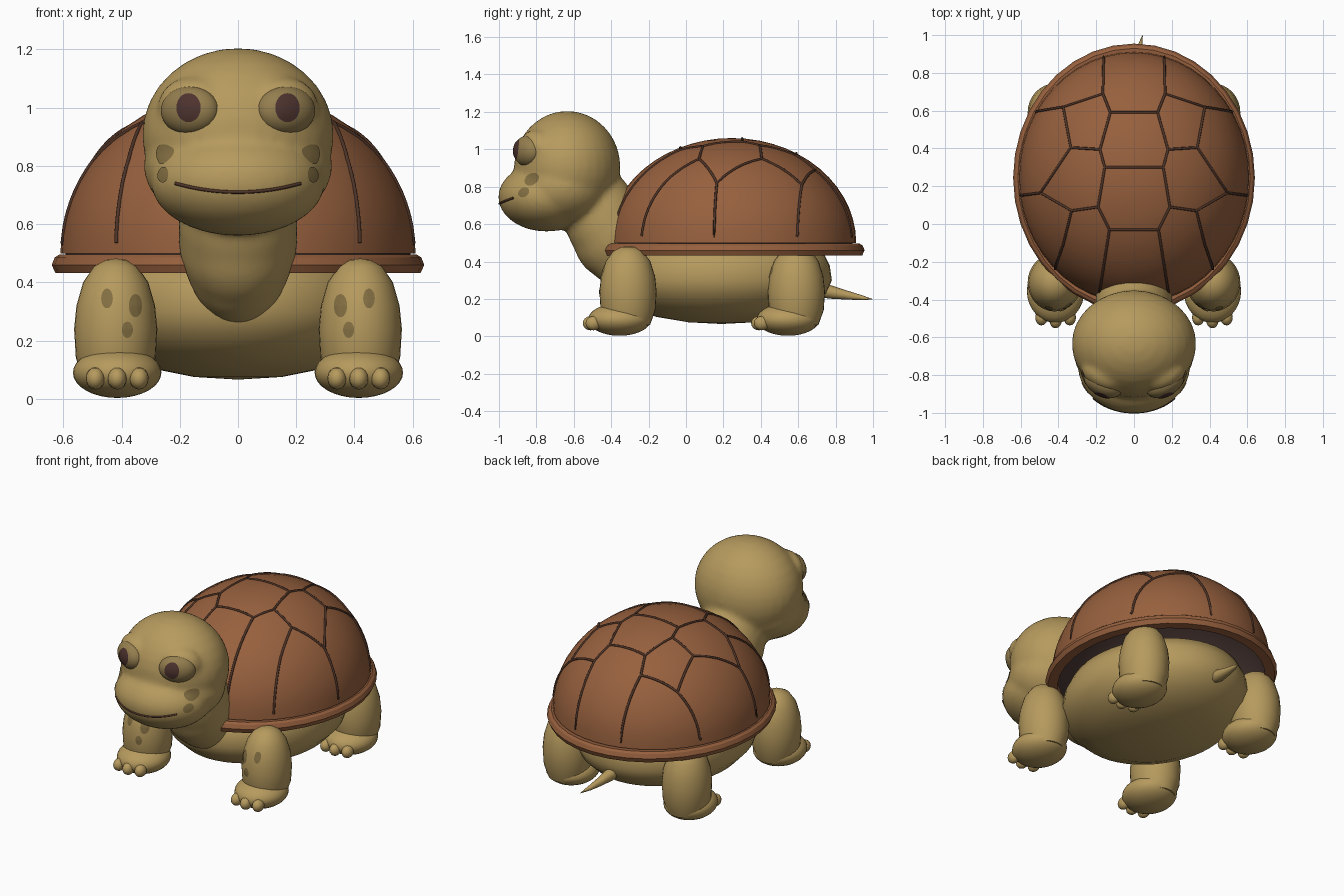
import bpy, bmesh, math
from mathutils import Matrix, Vector
from mathutils.bvhtree import BVHTree

if "Cube" in bpy.data.objects:
    bpy.data.objects.remove(bpy.data.objects["Cube"])


def material(name, rgb):
    m = bpy.data.materials.new(name)
    m.diffuse_color = (*rgb, 1)
    m.use_nodes = True
    m.node_tree.nodes["Principled BSDF"].inputs["Base Color"].default_value = m.diffuse_color
    return m


SKIN = material("tan skin", (0.47, 0.325, 0.112))
SHELL = material("brown shell", (0.31, 0.118, 0.048))
SEAM = material("dark seam", (0.075, 0.033, 0.02))
INSIDE = material("dark shell inside", (0.06, 0.035, 0.03))
EYE = material("olive eye", (0.30, 0.21, 0.078))
PUPIL = material("dark brown pupil", (0.075, 0.033, 0.028))
SPOT = material("olive spot", (0.23, 0.16, 0.055))


def finish(name, bm, mat, angle=40):
    me = bpy.data.meshes.new(name)
    bm.to_mesh(me)
    bm.free()
    ob = bpy.data.objects.new(name, me)
    bpy.context.collection.objects.link(ob)
    me.materials.append(mat)
    bpy.ops.object.select_all(action='DESELECT')
    ob.select_set(True)
    bpy.context.view_layer.objects.active = ob
    bpy.ops.object.shade_smooth_by_angle(angle=math.radians(angle))
    return ob


def add_ball(bm, centre, size, rot=None, seg=32):
    mat = Matrix.Translation(centre) @ (rot or Matrix()) @ Matrix.Diagonal((*size, 1))
    bmesh.ops.create_uvsphere(bm, u_segments=seg, v_segments=seg // 2, radius=1, matrix=mat)


def ball(name, centre, size, mat, rot=None, seg=32):
    bm = bmesh.new()
    add_ball(bm, centre, size, rot, seg)
    return finish(name, bm, mat)


def lathe(name, rings, centre, mat, seg=40, closed=False, angle=40):
    """Stack of elliptical rings given as (x radius, y radius, z)."""
    bm = bmesh.new()
    loops = []
    for rx, ry, z in rings:
        if rx < 1e-4:
            loops.append([bm.verts.new((centre[0], centre[1], z))] * seg)
        else:
            loops.append([bm.verts.new((centre[0] + rx * math.cos(t), centre[1] + ry * math.sin(t), z))
                          for t in (2 * math.pi * i / seg for i in range(seg))])
    pairs = list(zip(loops, loops[1:])) + ([(loops[-1], loops[0])] if closed else [])
    for a, b in pairs:
        for i in range(seg):
            j = (i + 1) % seg
            bm.faces.new(list(dict.fromkeys((a[i], a[j], b[j], b[i]))))
    bmesh.ops.recalc_face_normals(bm, faces=bm.faces[:])
    return finish(name, bm, mat, angle)


def surface(ob):
    bpy.context.view_layer.update()
    return BVHTree.FromObject(ob, bpy.context.evaluated_depsgraph_get())


def patch(name, tree, start, direction, ru, rz, mat, tilt=0, lift=0.004):
    """Thin oval plate laid over a surface."""
    d = Vector(direction).normalized()
    u = d.cross(Vector((0, 0, 1))).normalized()
    w = u.cross(d)
    bm = bmesh.new()

    def hit(r, t):
        a, b = r * ru * math.cos(t), r * rz * math.sin(t)
        p = Vector(start) + u * (a * math.cos(tilt) - b * math.sin(tilt)) \
            + w * (a * math.sin(tilt) + b * math.cos(tilt))
        loc, nor, _, _ = tree.ray_cast(p, d)
        return bm.verts.new(loc - d * lift if loc else p + d * 0.5)

    n = 24
    mid = hit(0, 0)
    loops = [[hit(r, 2 * math.pi * i / n) for i in range(n)] for r in (0.35, 0.7, 1)]
    for i in range(n):
        j = (i + 1) % n
        bm.faces.new((mid, loops[0][i], loops[0][j]))
        for a, b in zip(loops, loops[1:]):
            bm.faces.new((a[i], b[i], b[j], a[j]))
    bm.normal_update()
    if sum(f.normal.dot(d) for f in bm.faces) > 0:
        bmesh.ops.reverse_faces(bm, faces=bm.faces[:])
    return finish(name, bm, mat)


def tubes(name, paths, radius, mat, radii=None):
    cu = bpy.data.curves.new(name, 'CURVE')
    cu.dimensions = '3D'
    cu.bevel_depth = radius
    cu.bevel_resolution = 2
    cu.use_fill_caps = True
    for path in paths:
        sp = cu.splines.new('POLY')
        sp.points.add(len(path) - 1)
        for i, p in enumerate(path):
            sp.points[i].co = (*p, 1)
            sp.points[i].radius = radii[i] if radii else 1
    ob = bpy.data.objects.new(name, cu)
    bpy.context.collection.objects.link(ob)
    cu.materials.append(mat)
    return ob


# Shell dome, dark lining and rim
CY, RX, RY, Z0, H = 0.245, 0.61, 0.665, 0.5, 0.56


def dome_rings(k, base):
    arc = [(math.cos(a), math.sin(a)) for a in (math.pi / 2 * i / 14 for i in range(15))]
    return [(RX * k * c, RY * k * c, base + (Z0 + H * k - base) * s) for c, s in arc]


lathe("shell_dome", dome_rings(1, Z0), (0, CY), SHELL, 48)
lathe("shell_lining", dome_rings(0.975, 0.45), (0, CY), INSIDE, 48)
rim = [(-0.035, 0.49), (0.01, 0.495), (0.025, 0.485), (0.035, 0.46), (0.022, 0.432), (-0.035, 0.432)]
lathe("shell_rim", [(RX - 0.005 + o, RY + 0.01 + o, z) for o, z in rim], (0, CY), SHELL, 36, True, 30)


# Seams between the shell plates, traced in plan and lifted onto the dome
def on_dome(x, y):
    u, v = x / RX, (y - CY) / RY
    r = math.hypot(u, v)
    if r > 0.998:
        u, v, r = u * 0.998 / r, v * 0.998 / r, 0.998
    return (u * RX, v * RY + CY, Z0 + H * math.sqrt(1 - r * r))


def seam(points):
    out = []
    for (x0, y0), (x1, y1) in zip(points, points[1:]):
        out += [on_dome(x0 + (x1 - x0) * i / 16, y0 + (y1 - y0) * i / 16) for i in range(17)]
    return out


half_seams = [
    [(0.16, 0.9), (0.165, 0.69), (0.125, 0.59), (0.18, 0.395), (0.155, 0.3), (0.19, 0.09),
     (0.13, -0.03), (0.185, -0.38)],
    [(0.165, 0.69), (0.375, 0.62), (0.525, 0.595)],
    [(0.18, 0.395), (0.335, 0.405), (0.375, 0.62)],
    [(0.335, 0.405), (0.495, 0.165), (0.61, 0.15)],
    [(0.19, 0.09), (0.33, 0.07), (0.495, 0.165)],
    [(0.33, 0.07), (0.375, -0.11), (0.42, -0.24)],
]
paths = [seam([(s * x, y) for x, y in line]) for line in half_seams for s in (-1, 1)]
paths += [seam([(-x, y), (x, y)]) for x, y in ((0.125, 0.59), (0.155, 0.3), (0.13, -0.03))]
tubes("shell_seams", paths, 0.007, SEAM)

# Belly
belly = [(0, 0.066), (0.3, 0.075), (0.6, 0.105), (0.82, 0.16), (0.95, 0.23), (1, 0.3),
         (0.98, 0.38), (0.92, 0.45), (0.6, 0.5), (0, 0.52)]
lathe("belly", [(0.5 * r, 0.59 * r, z) for r, z in belly], (0, 0.19), SKIN, 48, angle=60)

# Head, muzzle, brows and neck fused into one skin
bm = bmesh.new()
add_ball(bm, (0, -0.635, 0.905), (0.33, 0.285, 0.3))
add_ball(bm, (0, -0.745, 0.745), (0.3, 0.26, 0.185))
add_ball(bm, (0, -0.66, 0.8), (0.325, 0.27, 0.22))
add_ball(bm, (0, -0.43, 0.6), (0.205, 0.21, 0.37), Matrix.Rotation(math.radians(24), 4, 'X'))
add_ball(bm, (0, -0.39, 0.55), (0.205, 0.22, 0.25))
for s in (-1, 1):
    add_ball(bm, (s * 0.16, -0.805, 1.005), (0.125, 0.075, 0.1), Matrix.Rotation(s * 0.48, 4, 'Z'))
head = finish("head_and_neck", bm, SKIN, 80)
mod = head.modifiers.new("fuse", 'REMESH')
mod.mode = 'VOXEL'
mod.voxel_size = 0.016
mod.use_smooth_shade = True
mod = head.modifiers.new("soften", 'SMOOTH')
mod.factor = 0.5
mod.iterations = 8
head_tree = surface(head)

# Eyes, pupils and cheek spots
for s, side in ((-1, "left"), (1, "right")):
    eye = ball("eye_" + side, (s * 0.165, -0.845, 0.99), (0.108, 0.066, 0.084), EYE,
               Matrix.Rotation(s * 0.48, 4, 'Z'))
    # bake placement-free tree for the pupil
    patch("pupil_" + side, surface(eye), (s * 0.17, -1.5, 1.0), (0, 1, 0), 0.042, 0.05, PUPIL)
    for i, (y, z, a, b) in enumerate(((-0.825, 0.84, 0.042, 0.03), (-0.868, 0.77, 0.032, 0.024))):
        patch(f"cheek_spot_{side}_{i}", head_tree, (s, y, z), (-s, 0, 0), a, b, SPOT, s * 0.6)

# Mouth line
mouth = []
for i in range(33):
    x = -0.215 + 0.43 * i / 32
    loc = head_tree.ray_cast(Vector((x, -2, 0.71 + 0.03 * (x / 0.215) ** 2)), Vector((0, 1, 0)))[0]
    if loc:
        mouth.append(loc)
tubes("mouth", [mouth], 0.006, SEAM)

# Legs with feet, toes and spots
leg = [(0, 0.04), (0.11, 0.06), (0.137, 0.14), (0.143, 0.24), (0.135, 0.32), (0.112, 0.4),
       (0.075, 0.455), (0.035, 0.477), (0, 0.482)]
for y0, end in ((-0.31, "front"), (0.59, "rear")):
    for s, side in ((-1, "left"), (1, "right")):
        tag, x0 = f"{end}_{side}", s * 0.42
        ob = lathe("leg_" + tag, [(r, r * 1.07, z) for r, z in leg], (x0, y0), SKIN, 32, angle=60)
        ball("foot_" + tag, (x0 - s * 0.005, y0 - 0.045, 0.09), (0.152, 0.168, 0.087), SKIN)
        for i in (-1, 0, 1):
            ball(f"toe_{tag}_{i + 2}", (x0 - s * 0.005 + i * 0.075, y0 - 0.2 + 0.015 * abs(i), 0.07),
                 (0.033, 0.042, 0.038), SKIN, seg=16)
        tree = surface(ob)
        for i, (x, z, a, b) in enumerate(((0.45, 0.345, 0.02, 0.034), (0.352, 0.32, 0.023, 0.04),
                                          (0.38, 0.237, 0.019, 0.028))):
            patch(f"leg_spot_{tag}_{i}", tree, (s * x, y0 - 0.4, z), (0, 1, 0), a, b, SPOT)

# Tail
tubes("tail", [[(0, 0.7, 0.25), (0, 0.77, 0.237), (0.012, 0.85, 0.222), (0.028, 0.93, 0.208),
                (0.045, 0.998, 0.198)]], 0.036, SKIN, [1, 1, 0.7, 0.4, 0.05])
